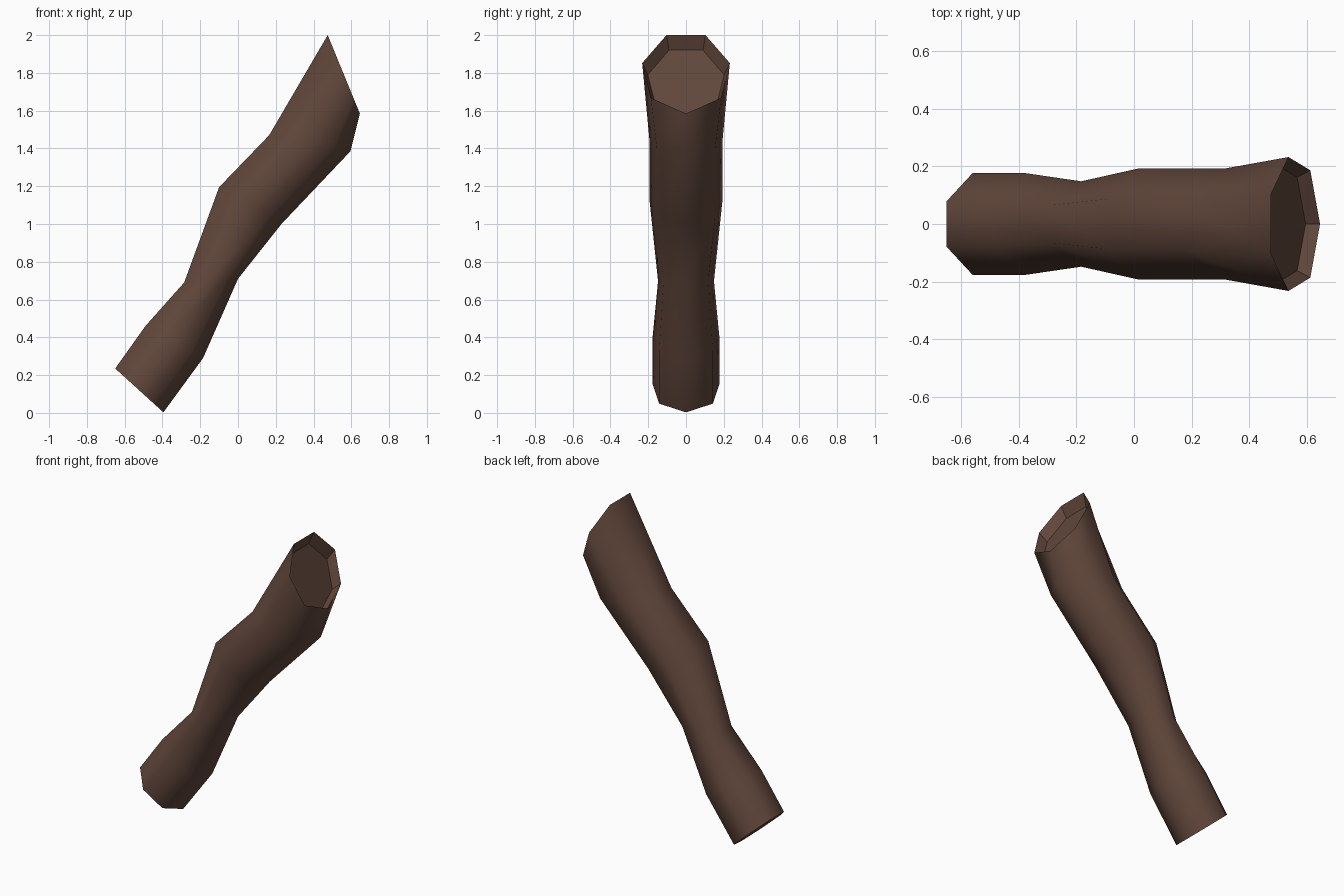
import bpy, bmesh, math

if "Cube" in bpy.data.objects:
    bpy.data.objects.remove(bpy.data.objects["Cube"])

SIDES = 7
CP = math.cos(math.pi / SIDES)
SMAX = math.sin(3 * math.pi / SIDES)

# cross-sections: upper edge (x, z), lower point (x, z), half width in y
RINGS = [
    ((-0.65, 0.235), (-0.395, 0.003), 0.177),
    ((-0.49, 0.46), (-0.185, 0.29), 0.177),
    ((-0.285, 0.69), (0.0, 0.71), 0.148),
    ((-0.10, 1.195), (0.23, 1.0), 0.193),
    ((0.165, 1.47), (0.595, 1.385), 0.193),
    ((0.475, 2.0), (0.645, 1.585), 0.232),
    # recessed floor of the open end
    ((0.446, 1.92), (0.595, 1.556), 0.202),
]

bark = bpy.data.materials.new("brown")
bark.diffuse_color = (0.12, 0.063, 0.044, 1)
bark.use_nodes = True
bark.node_tree.nodes["Principled BSDF"].inputs["Base Color"].default_value = bark.diffuse_color


def ring(bm, top, low, half):
    """Seven-sided section with a flat edge on top and a point below."""
    out = []
    for k in range(SIDES):
        a = 2 * math.pi * k / SIDES
        f = (math.cos(a) + CP) / (1 + CP)
        out.append(bm.verts.new((top[0] + (low[0] - top[0]) * f,
                                 half * math.sin(a) / SMAX,
                                 top[1] + (low[1] - top[1]) * f)))
    return out


bm = bmesh.new()
rings = [ring(bm, *r) for r in RINGS]

# side walls; the last band is the inside of the hollow end
for i in range(len(rings) - 1):
    for k in range(SIDES):
        n = (k + 1) % SIDES
        f = bm.faces.new((rings[i][k], rings[i][n], rings[i + 1][n], rings[i + 1][k]))
        f.smooth = i < len(rings) - 2

# closed lower end and recessed floor
bm.faces.new(rings[0])
bm.faces.new(rings[-1])
bmesh.ops.recalc_face_normals(bm, faces=bm.faces)

# sharp borders where the smooth skin meets flat faces
for e in bm.edges:
    if any(not f.smooth for f in e.link_faces):
        e.smooth = False

mesh = bpy.data.meshes.new("bent_tube")
bm.to_mesh(mesh)
bm.free()
mesh.materials.append(bark)
obj = bpy.data.objects.new("bent_tube", mesh)
bpy.context.collection.objects.link(obj)
